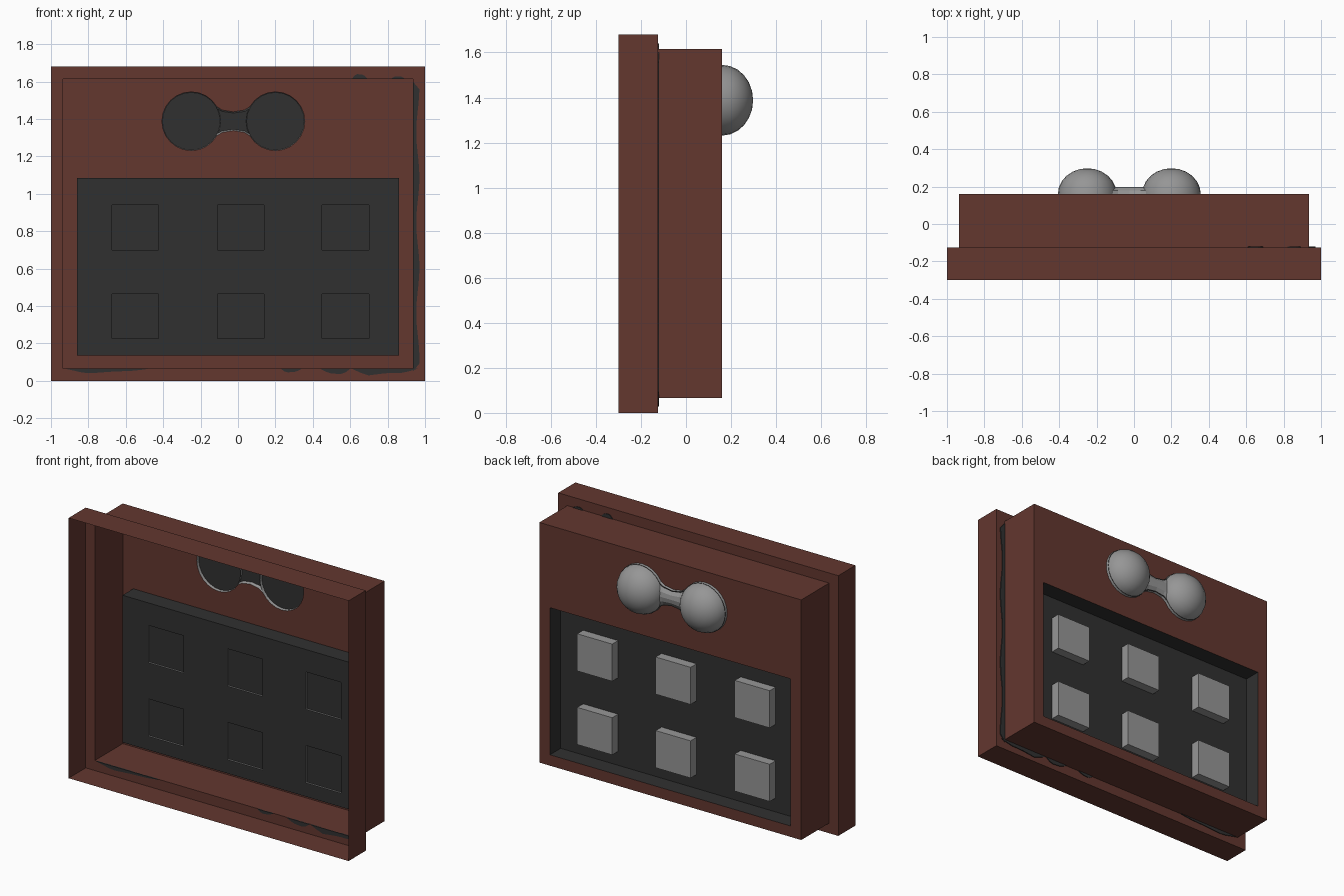
import bpy, bmesh, math

if "Cube" in bpy.data.objects:
    bpy.data.objects.remove(bpy.data.objects["Cube"])


def material(name, r, g, b):
    def lin(c):
        c /= 255
        return c / 12.92 if c < 0.04 else ((c + 0.055) / 1.055) ** 2.4
    m = bpy.data.materials.new(name)
    m.diffuse_color = (lin(r), lin(g), lin(b), 1)
    m.use_nodes = True
    m.node_tree.nodes["Principled BSDF"].inputs["Base Color"].default_value = m.diffuse_color
    return m


RED = material("brick_red", 99, 55, 47)
DARK = material("charcoal", 48, 48, 48)
GREY = material("mid_grey", 150, 150, 150)


def finish(name, bm, mat, smooth=False):
    bmesh.ops.remove_doubles(bm, verts=bm.verts, dist=0.0005)
    bmesh.ops.recalc_face_normals(bm, faces=bm.faces)
    me = bpy.data.meshes.new(name)
    bm.to_mesh(me)
    bm.free()
    ob = bpy.data.objects.new(name, me)
    bpy.context.collection.objects.link(ob)
    me.materials.append(mat)
    if smooth:
        bpy.ops.object.select_all(action='DESELECT')
        ob.select_set(True)
        bpy.context.view_layer.objects.active = ob
        bpy.ops.object.shade_smooth_by_angle(angle=math.radians(40))
    return ob


def rect(x0, x1, z0, z1):
    return [(x0, z0), (x1, z0), (x1, z1), (x0, z1)]


def loft(bm, rings, closed=True):
    """Skin between successive rings of 3D points."""
    rows = [[bm.verts.new(p) for p in r] for r in rings]
    n = len(rows[0])
    for a, b in zip(rows, rows[1:]):
        for i in range(n if closed else n - 1):
            j = (i + 1) % n
            bm.faces.new((a[i], a[j], b[j], b[i]))
    return rows


def at(loop, y):
    return [(x, y, z) for x, z in loop]


def sheet(bm, loops, y):
    """Flat sheet facing y: first loop is the outline, the rest are holes."""
    edges = []
    for loop in loops:
        vs = [bm.verts.new(p) for p in at(loop, y)]
        edges += [bm.edges.new((vs[i - 1], vs[i])) for i in range(len(vs))]
    bmesh.ops.triangle_fill(bm, edges=edges, use_beauty=True, normal=(0, 1, 0))


# Lens pair outline: two circles joined by a narrow bridge
R, CZ, CENTRES = 0.157, 1.388, (-0.25, 0.2)
BRIDGE = [(-0.114, 0.0785), (-0.085, 0.06), (-0.025, 0.05), (0.035, 0.06), (0.064, 0.0785)]


def arc(cx, a0, a1):
    return [(cx + R * math.cos(math.radians(a)), CZ + R * math.sin(math.radians(a)))
            for a in range(a0, a1 + 1, 15)]


lens = arc(CENTRES[0], 30, 330) + [(x, CZ - h) for x, h in BRIDGE[1:-1]]
lens += arc(CENTRES[1], 210, 510) + [(x, CZ + h) for x, h in BRIDGE[-2:0:-1]]

outer = rect(-1, 1, 0, 1.68)
body = rect(-0.935, 0.935, 0.065, 1.615)
window = rect(-0.86, 0.86, 0.135, 1.085)
STEP, BACK, PANEL = -0.125, 0.16, 0.05

# Open stepped shell with a pierced back wall
bm = bmesh.new()
loft(bm, [at(outer, -0.3), at(outer, STEP), at(body, STEP), at(body, BACK)])
sheet(bm, [body, window, lens], BACK)
finish("case_shell", bm, RED)

# Recessed tray with six square holes
cells = [rect(x - 0.125, x + 0.125, z - 0.12, z + 0.12)
         for x in (-0.55, 0.015, 0.575) for z in (0.345, 0.82)]
bm = bmesh.new()
loft(bm, [at(window, BACK), at(window, PANEL)])
sheet(bm, [window] + cells, PANEL)
finish("recessed_tray", bm, DARK)

# Buttons, each with a dark inner plate
for i, c in enumerate(cells):
    bm = bmesh.new()
    rows = loft(bm, [at(c, PANEL), at(c, PANEL + 0.06)])
    bm.faces.new(rows[-1])
    finish(f"button_{i + 1}", bm, GREY)
    bm = bmesh.new()
    sheet(bm, [c], PANEL + 0.01)
    finish(f"button_backing_{i + 1}", bm, DARK)

# Domes
for i, cx in enumerate(CENTRES):
    bm = bmesh.new()
    rings = []
    for k in range(7):
        t = math.radians(15 * k)
        r = max(R * math.cos(t), 0.0001)
        rings.append([(cx + r * math.cos(a), BACK + 0.138 * math.sin(t), CZ + r * math.sin(a))
                      for a in [math.radians(15 * j) for j in range(24)]])
    loft(bm, rings)
    finish(f"dome_{i + 1}", bm, GREY, True)

# Bridge between the domes
bm = bmesh.new()
loft(bm, [[(x, BACK + 0.038 * math.sin(a), CZ + h * math.cos(a))
           for a in [math.pi * k / 6 for k in range(7)]] for x, h in BRIDGE], closed=False)
finish("dome_bridge", bm, GREY)

# Dark sheet just inside the domes
bm = bmesh.new()
sheet(bm, [lens], BACK + 0.018)
finish("dome_backing", bm, DARK)


# Wavy dark seal peeking out along the step
def seal(name, side, a, b, width):
    bm = bmesh.new()
    n = max(6, int((b - a) * 24))
    rings = []
    for k in range(n + 1):
        t = a + (b - a) * k / n
        end = min(1, 4 * min(k, n - k) / n) if b - a < 0.8 else min(1, k, n - k)
        w = width * (0.75 + 0.25 * math.sin(t * 13)) * end + 0.001
        if side == "right":
            p, q = (0.935, t), (0.935 + w, t)
        elif side == "bottom":
            p, q = (t, 0.065), (t, 0.065 - w)
        else:
            p, q = (t, 1.615), (t, 1.615 + w)
        rings.append([(u[0], y, u[1]) for u, y in
                      ((p, -0.129), (q, -0.129), (q, -0.12), (p, -0.12))])
    rows = loft(bm, rings)
    bm.faces.new(rows[0])
    bm.faces.new(rows[-1])
    finish(name, bm, DARK)


seal("seal_right", "right", 0.05, 1.6, 0.034)
for i, (a, b, w) in enumerate([(-0.92, -0.48, 0.025), (0.23, 0.34, 0.028),
                               (0.44, 0.6, 0.03), (0.61, 0.96, 0.042)]):
    seal(f"seal_bottom_{i + 1}", "bottom", a, b, w)
for i, (a, b) in enumerate([(0.61, 0.69), (0.82, 0.89)]):
    seal(f"seal_top_{i + 1}", "top", a, b, 0.024)
